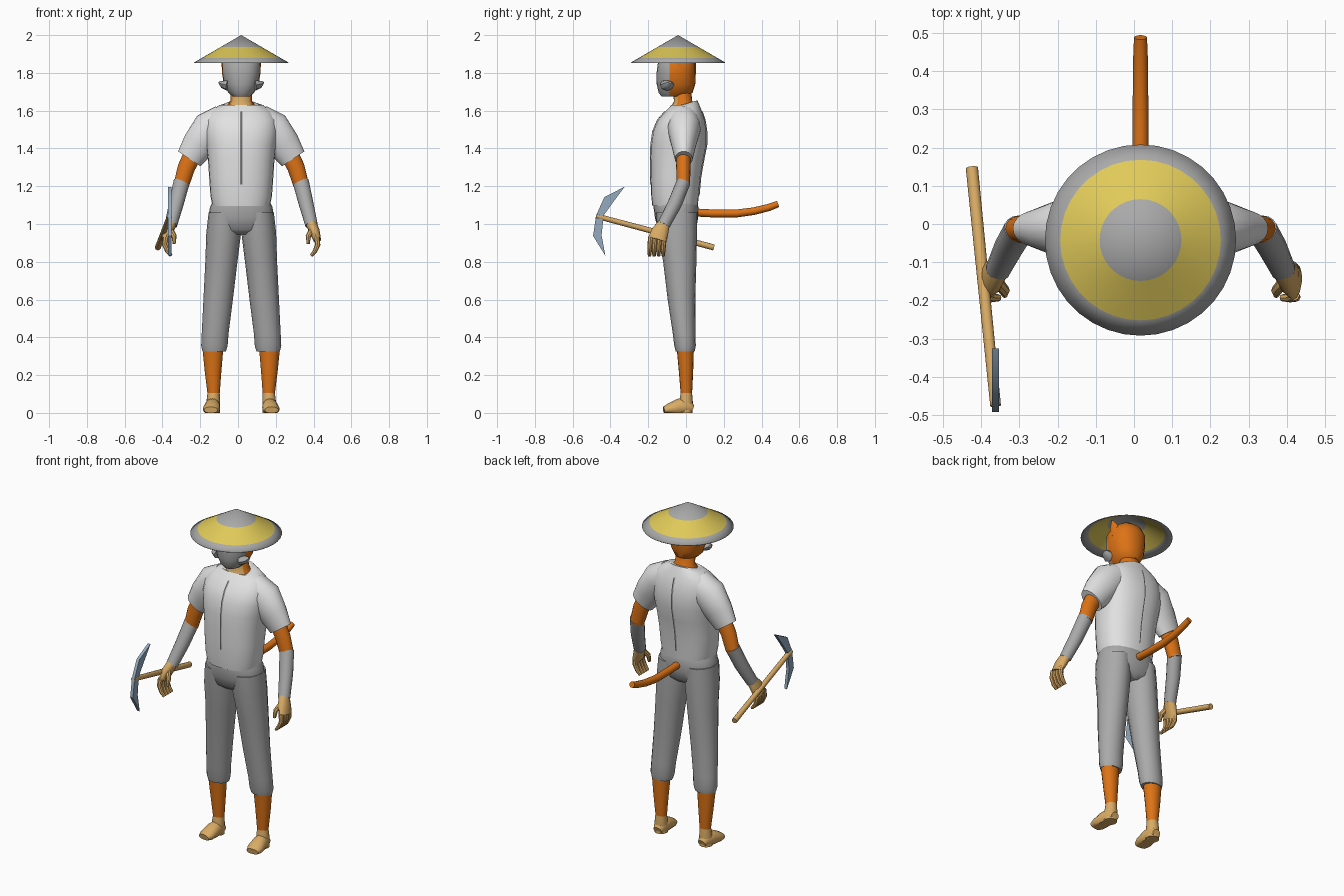
import bpy, bmesh, math
from mathutils import Vector

CX = 0.017  # body centre line
X, Y, Z = Vector((1, 0, 0)), Vector((0, 1, 0)), Vector((0, 0, 1))


def material(name, rgb):
    m = bpy.data.materials.new(name)
    m.diffuse_color = (*rgb, 1)
    return m


ORANGE = material("orange fur", (0.72, 0.17, 0.008))
TAN = material("tan skin", (0.70, 0.41, 0.13))
SHIRT = material("light grey cloth", (0.76, 0.76, 0.76))
GREY = material("mid grey cloth", (0.40, 0.40, 0.40))
YELLOW = material("yellow straw", (0.75, 0.59, 0.10))
STEEL = material("blue steel", (0.30, 0.40, 0.52))


def finish(name, bm, mats):
    bmesh.ops.recalc_face_normals(bm, faces=bm.faces)
    me = bpy.data.meshes.new(name)
    bm.to_mesh(me)
    bm.free()
    for m in mats:
        me.materials.append(m)
    ob = bpy.data.objects.new(name, me)
    bpy.context.collection.objects.link(ob)
    return ob


def loft(name, rings, mats, n=16, ref=Y, sx=1, power=1.0, level=False,
         split=None, rule=None, tilt_last=0.0, cx=CX):
    """Skin elliptical rings (x, y, z, a, b) along their own path."""
    bm = bmesh.new()
    pts = [Vector(r[:3]) for r in rings]
    loops = []
    for i, r in enumerate(rings):
        t = (pts[min(i + 1, len(pts) - 1)] - pts[max(i - 1, 0)]).normalized()
        if level:
            s, b = X, Y
        else:
            s = ref.cross(t).normalized()
            b = t.cross(s)
        loop = []
        for k in range(n):
            c, d = math.cos(2 * math.pi * k / n), math.sin(2 * math.pi * k / n)
            c = math.copysign(abs(c) ** power, c)
            d = math.copysign(abs(d) ** power, d)
            p = pts[i] + s * c * r[3] + b * d * r[4]
            if i == len(rings) - 1:
                p.z += tilt_last * (p.y - pts[i].y)
            loop.append(bm.verts.new((p.x * sx + cx, p.y, max(p.z, 0))))
        loops.append(loop)
    for l0, l1 in zip(loops, loops[1:]):
        for k in range(n):
            bm.faces.new((l0[k], l0[(k + 1) % n], l1[(k + 1) % n], l1[k]))
    bm.faces.new(loops[0])
    bm.faces.new(loops[-1])
    if split is not None:  # clean colour border at a y plane
        bmesh.ops.bisect_plane(bm, geom=bm.verts[:] + bm.edges[:] + bm.faces[:],
                               plane_co=(0, split, 0), plane_no=(0, 1, 0))
    bmesh.ops.recalc_face_normals(bm, faces=bm.faces)
    if rule:
        for f in bm.faces:
            f.material_index = rule(f)
    return finish(name, bm, mats)


def level_rings(rows):
    return [(0, cy, z, rx, ry) for z, cy, rx, ry in rows]


# Conical straw hat with a yellow band
bm = bmesh.new()
hat = [(0.25, 1.855), (0.21, 1.878), (0.107, 1.938), (0.0, 2.0)]
N = 36
loops = []
for r, z in hat[:3]:
    loops.append([bm.verts.new((CX + r * math.cos(2 * math.pi * k / N),
                                -0.042 + r * math.sin(2 * math.pi * k / N), z)) for k in range(N)])
tip = bm.verts.new((CX, -0.042, 2.0))
for i in range(2):
    for k in range(N):
        j = (k + 1) % N
        f = bm.faces.new((loops[i][k], loops[i][j], loops[i + 1][j], loops[i + 1][k]))
        f.material_index = i
for k in range(N):
    bm.faces.new((loops[2][k], loops[2][(k + 1) % N], tip))
hat_ob = finish("hat", bm, [GREY, YELLOW])
mod = hat_ob.modifiers.new("thickness", 'SOLIDIFY')
mod.thickness = 0.004

# Head with grey face mask, neck
loft("head", level_rings([(1.675, -0.065, 0.045, 0.065), (1.695, -0.055, 0.068, 0.09),
                          (1.74, -0.053, 0.092, 0.102), (1.80, -0.052, 0.102, 0.104),
                          (1.86, -0.048, 0.103, 0.1), (1.90, -0.045, 0.08, 0.08),
                          (1.93, -0.042, 0.035, 0.035)]),
     [ORANGE, GREY], n=20, level=True, power=0.9, split=-0.088,
     rule=lambda f: int(f.calc_center_median().y < -0.088))
loft("neck", level_rings([(1.58, -0.01, 0.09, 0.08), (1.625, -0.012, 0.075, 0.065),
                          (1.65, -0.015, 0.058, 0.048), (1.73, -0.025, 0.056, 0.05)]),
     [ORANGE, TAN], n=20, level=True, rule=lambda f: int(f.normal.y < -0.55))

# Shirt body, open at a collar that dips at the front
torso = [(1.095, -0.058, 0.152, 0.12), (1.15, -0.058, 0.163, 0.126),
         (1.25, -0.055, 0.17, 0.132), (1.34, -0.047, 0.176, 0.14),
         (1.42, -0.038, 0.186, 0.147), (1.49, -0.033, 0.195, 0.142),
         (1.55, -0.025, 0.19, 0.125), (1.595, -0.013, 0.165, 0.098),
         (1.63, -0.003, 0.115, 0.074), (1.637, 0.0, 0.075, 0.06)]
loft("shirt", level_rings(torso), [SHIRT], n=28, level=True, power=0.86, tilt_last=0.3)

# Narrow seams down the middle of the chest and back
loft("front_seam", [(0, cy - ry, z, 0.006, 0.004)
                    for z, cy, rx, ry in [(1.21, -0.056, 0, 0.13)] + torso[2:8]], [GREY], n=4)
loft("back_seam", [(0, cy + ry, z, 0.006, 0.004)
                   for z, cy, rx, ry in torso[1:8]], [GREY], n=4)

# Trouser hips
loft("trouser_hips", level_rings([(1.12, -0.056, 0.15, 0.112), (1.09, -0.053, 0.165, 0.119),
                                  (1.03, -0.05, 0.176, 0.114), (0.97, -0.047, 0.155, 0.1),
                                  (0.945, -0.045, 0.08, 0.07)]),
     [GREY], n=24, level=True, power=0.9)

# Mirrored limbs
for side, sx in (("left", 1), ("right", -1)):
    loft(side + "_trouser_leg",
         [(0.088, -0.05, 1.06, 0.085, 0.108), (0.093, -0.046, 0.95, 0.092, 0.104),
          (0.105, -0.033, 0.80, 0.085, 0.088), (0.122, -0.024, 0.60, 0.078, 0.073),
          (0.138, -0.01, 0.42, 0.071, 0.06), (0.142, -0.005, 0.355, 0.07, 0.057),
          (0.143, -0.004, 0.325, 0.062, 0.05)], [GREY], sx=sx, level=True)
    loft(side + "_shin", [(0.15, -0.004, 0.35, 0.056, 0.046), (0.149, 0.0, 0.22, 0.044, 0.038),
                          (0.146, 0.002, 0.10, 0.032, 0.03)], [ORANGE], sx=sx, level=True)
    loft(side + "_ankle", [(0.146, 0.002, 0.108, 0.032, 0.03), (0.148, 0.0, 0.06, 0.036, 0.036),
                           (0.149, -0.002, 0.0, 0.037, 0.037)], [TAN], sx=sx, level=True)
    loft(side + "_foot",
         [(0.147, 0.036, 0.02, 0.025, 0.02), (0.148, 0.01, 0.03, 0.037, 0.05),
          (0.153, -0.04, 0.03, 0.042, 0.045), (0.158, -0.09, 0.02, 0.046, 0.03),
          (0.161, -0.118, 0.015, 0.036, 0.018)], [TAN], sx=sx, ref=Z)
    loft(side + "_sleeve",
         [(0.09, -0.01, 1.545, 0.09, 0.08), (0.165, -0.01, 1.503, 0.098, 0.088),
          (0.225, -0.012, 1.42, 0.088, 0.066), (0.275, -0.012, 1.345, 0.071, 0.047)],
         [SHIRT], sx=sx, n=20)
    loft(side + "_upper_arm",
         [(0.24, -0.012, 1.40, 0.05, 0.038), (0.29, -0.014, 1.30, 0.046, 0.038),
          (0.318, -0.014, 1.205, 0.041, 0.035)], [ORANGE], sx=sx)
    loft(side + "_forearm_wrap",
         [(0.315, -0.012, 1.225, 0.043, 0.037), (0.343, -0.058, 1.11, 0.039, 0.038),
          (0.372, -0.118, 0.995, 0.033, 0.034)], [GREY], sx=sx)
    # Palm with curled fingers and thumb
    loft(side + "_palm",
         [(0.37, -0.115, 1.005, 0.029, 0.032), (0.388, -0.138, 0.96, 0.028, 0.046),
          (0.403, -0.152, 0.915, 0.02, 0.05)], [TAN], sx=sx, n=12)
    for k in range(4):
        y = -0.115 - 0.024 * k
        loft(f"{side}_finger_{k + 1}",
             [(0.40, y, 0.93, 0.016, 0.014), (0.405, y - 0.004, 0.89, 0.014, 0.013),
              (0.39, y - 0.006, 0.855, 0.012, 0.012), (0.37, y - 0.006, 0.832, 0.008, 0.009)],
             [TAN], sx=sx, n=8)
    loft(side + "_thumb", [(0.375, -0.15, 0.97, 0.016, 0.016), (0.355, -0.175, 0.935, 0.014, 0.014),
                           (0.355, -0.185, 0.895, 0.008, 0.009)], [TAN], sx=sx, n=8)
    # Cheek tuft and pointed ear
    loft(side + "_cheek", [(0.07, -0.1, 1.735, 0.03, 0.04), (0.10, -0.092, 1.74, 0.02, 0.03),
                           (0.117, -0.085, 1.75, 0.006, 0.01)], [GREY], sx=sx, n=8)
    loft(side + "_ear", [(0.07, -0.04, 1.84, 0.035, 0.04), (0.085, -0.045, 1.89, 0.022, 0.028),
                         (0.095, -0.05, 1.93, 0.004, 0.005)], [ORANGE], sx=sx, n=8)

# Tail
loft("tail", [(0, 0.03, 1.062, 0.021, 0.021), (0, 0.14, 1.056, 0.021, 0.021),
              (0, 0.27, 1.056, 0.021, 0.021), (0, 0.36, 1.068, 0.02, 0.02),
              (0, 0.44, 1.088, 0.019, 0.019), (0, 0.488, 1.106, 0.017, 0.017)],
     [ORANGE], n=12, ref=Z)

# Pickaxe handle and blade
loft("pick_handle", [(-0.424, 0.147, 0.876, 0.016, 0.016), (-0.362, -0.475, 1.042, 0.014, 0.014)],
     [TAN], n=12, ref=Z, cx=0)
outline = [(-0.325, 1.197), (-0.432, 1.143), (-0.476, 1.045), (-0.492, 0.937), (-0.427, 0.832),
           (-0.447, 0.94), (-0.436, 1.045), (-0.39, 1.11)]
bm = bmesh.new()
face = bm.faces.new([bm.verts.new((-0.371, y, z)) for y, z in outline])
new = bmesh.ops.extrude_face_region(bm, geom=[face])["geom"]
bmesh.ops.translate(bm, vec=(0.018, 0, 0), verts=[v for v in new if isinstance(v, bmesh.types.BMVert)])
finish("pick_blade", bm, [STEEL])

# Smooth shading with sharp creases kept
for ob in bpy.context.collection.objects:
    ob.select_set(True)
    bpy.context.view_layer.objects.active = ob
bpy.ops.object.shade_smooth_by_angle(angle=math.radians(40))
